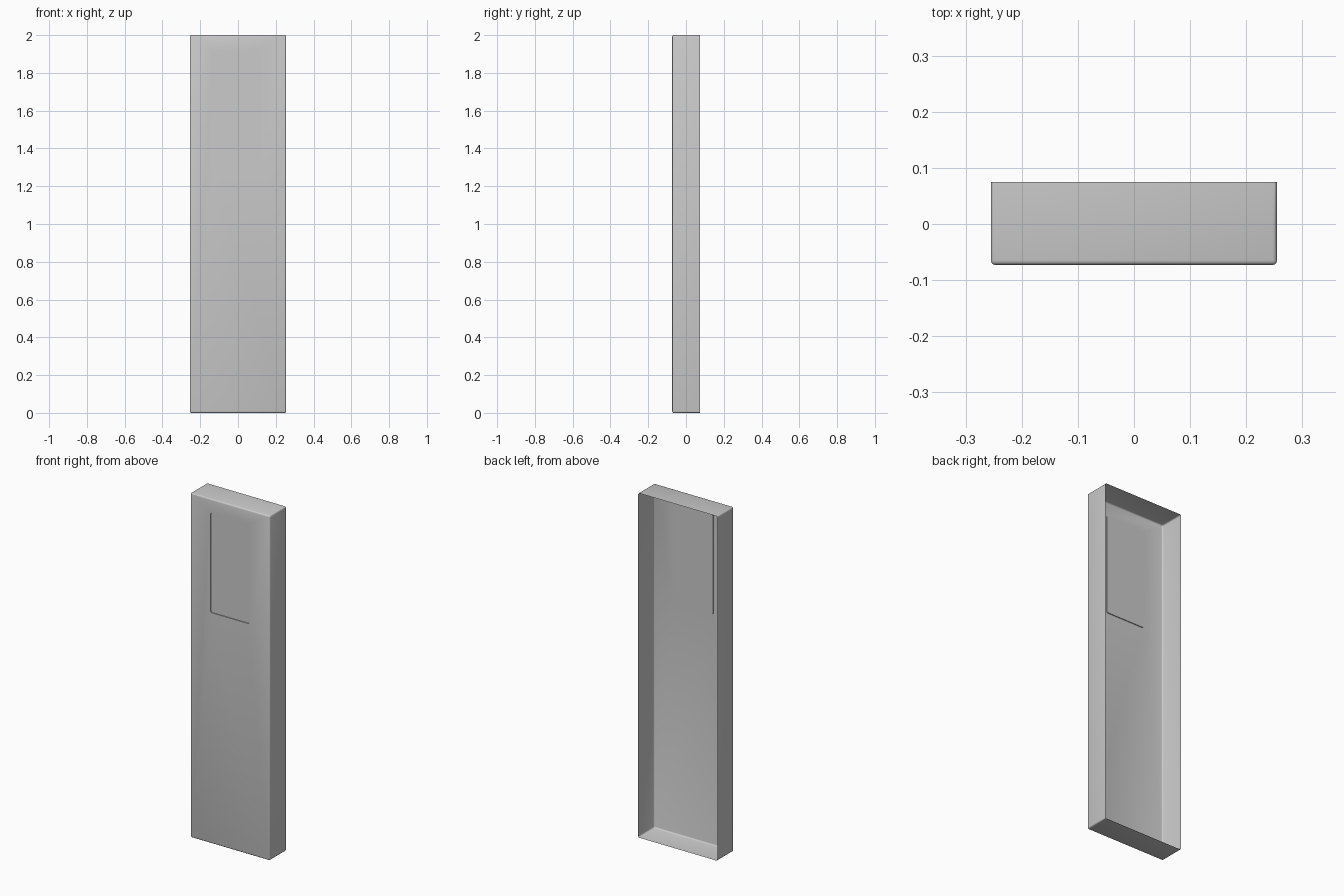
import bpy, bmesh
from mathutils import Vector

if "Cube" in bpy.data.objects:
    bpy.data.objects.remove(bpy.data.objects["Cube"])

W, H = 0.51, 2.0
Y_FRONT, Y_BACK = -0.073, 0.075
SX, SZ0, SZ1 = 0.125, 1.34, 1.92      # screen half width, bottom, top
RECESS = 0.005


def front_face(bm):
    return max((f for f in bm.faces if f.normal.y < -0.99), key=lambda f: f.calc_area())


def add_object(name, bm):
    bm.normal_update()
    mesh = bpy.data.meshes.new(name)
    bm.to_mesh(mesh)
    bm.free()
    ob = bpy.data.objects.new(name, mesh)
    bpy.context.collection.objects.link(ob)
    bpy.ops.object.select_all(action='DESELECT')
    ob.select_set(True)
    bpy.context.view_layer.objects.active = ob
    bpy.ops.object.shade_smooth_by_angle()
    return ob


# Housing: thin box, open at the back, all other edges rounded
bm = bmesh.new()
bmesh.ops.create_cube(bm, size=1)
for v in bm.verts:
    v.co = Vector((v.co.x * W,
                   Y_FRONT if v.co.y < 0 else Y_BACK,
                   (v.co.z + 0.5) * H))
bm.normal_update()
back = [f for f in bm.faces if f.normal.y > 0.9]
bmesh.ops.delete(bm, geom=back, context='FACES_ONLY')
bmesh.ops.bevel(bm, geom=[e for e in bm.edges if not e.is_boundary],
                offset=0.008, segments=3, profile=0.5, affect='EDGES')

# Screen opening: inset the front, fit it to the screen, push it in
bm.normal_update()
panel = front_face(bm)
bmesh.ops.inset_region(bm, faces=[panel], thickness=0.05)
for v in panel.verts:
    v.co.x = SX if v.co.x > 0 else -SX
    v.co.z = SZ1 if v.co.z > 1 else SZ0
bmesh.ops.inset_region(bm, faces=[panel], thickness=0.0)
for v in panel.verts:
    v.co.y = Y_FRONT + RECESS

# Rounded corners of the opening
walls = [e for v in panel.verts for e in v.link_edges
         if abs((e.verts[0].co - e.verts[1].co).y) > RECESS * 0.9]
bmesh.ops.bevel(bm, geom=walls, offset=0.01, segments=3, profile=0.5, affect='EDGES')
bm.normal_update()

# Screen: the floor of the opening becomes its own part
floor = max((f for f in bm.faces if f.normal.y < -0.99
             and abs(f.calc_center_median().y - (Y_FRONT + RECESS)) < 1e-4),
            key=lambda f: f.calc_area())
outline = [v.co.copy() for v in floor.verts]
bmesh.ops.delete(bm, geom=[floor], context='FACES_ONLY')
add_object("housing", bm)

bm = bmesh.new()
bm.faces.new([bm.verts.new(co) for co in outline])
add_object("screen", bm)
